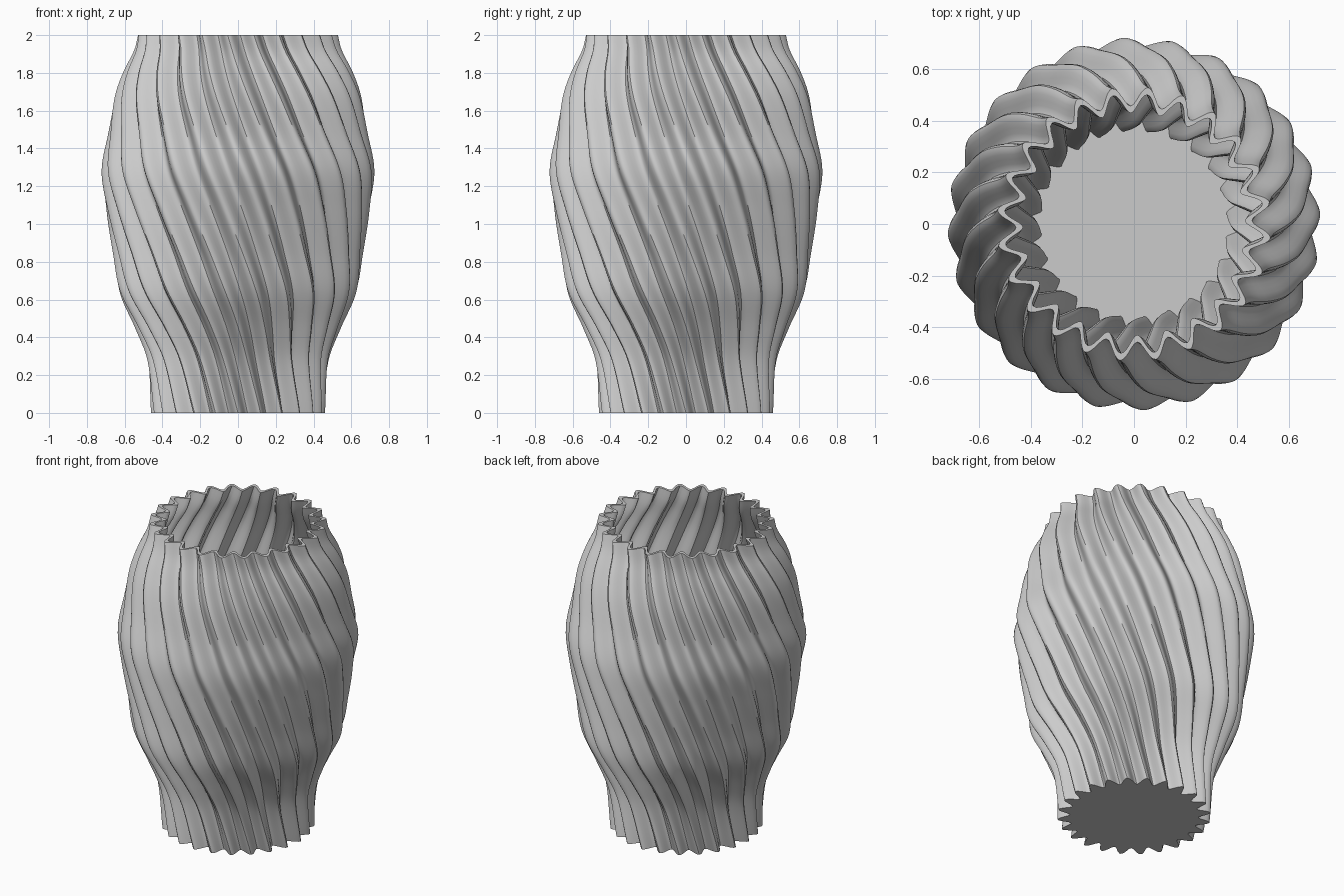
import bpy, bmesh, math

if "Cube" in bpy.data.objects:
    bpy.data.objects.remove(bpy.data.objects["Cube"])

FLUTES, SEGS, ROWS = 24, 288, 64
AMP, WALL, FLOOR, TWIST = 0.037, 0.028, 0.03, 0.575

# outer silhouette (z, radius at the flute crests)
PROFILE = [(0, .46), (.28, .482), (.45, .545), (.64, .63), (.85, .663), (1.08, .70),
           (1.28, .723), (1.48, .688), (1.68, .653), (1.81, .605), (1.92, .55), (2, .532)]


def crest_radius(z):
    """Smooth cubic interpolation through the profile."""
    n = len(PROFILE)
    i = 0
    while i < n - 2 and z > PROFILE[i + 1][0]:
        i += 1

    def slope(k):
        a, b = PROFILE[max(k - 1, 0)], PROFILE[min(k + 1, n - 1)]
        return (b[1] - a[1]) / (b[0] - a[0])
    (z0, r0), (z1, r1) = PROFILE[i], PROFILE[i + 1]
    h = z1 - z0
    t = (z - z0) / h
    return ((2*t**3 - 3*t**2 + 1) * r0 + (t**3 - 2*t**2 + t) * h * slope(i)
            + (3*t**2 - 2*t**3) * r1 + (t**3 - t**2) * h * slope(i + 1))


def ring(bm, z, inset):
    """One twisted, fluted ring of vertices."""
    base = crest_radius(z) - AMP - inset
    verts = []
    for k in range(SEGS):
        a = 2 * math.pi * k / SEGS
        r = base + AMP * math.cos(FLUTES * a)
        b = a - TWIST * z
        verts.append(bm.verts.new((r * math.cos(b), r * math.sin(b), z)))
    return verts


bm = bmesh.new()
# outer wall going up, inner wall going back down
rings = [ring(bm, 2 * i / ROWS, 0) for i in range(ROWS + 1)]
rings += [ring(bm, 2 - (2 - FLOOR) * i / ROWS, WALL) for i in range(ROWS + 1)]
for lo, hi in zip(rings, rings[1:]):
    for k in range(SEGS):
        j = (k + 1) % SEGS
        bm.faces.new((lo[k], lo[j], hi[j], hi[k]))

# underside and inner floor
for loop, z in ((rings[0], 0), (rings[-1], FLOOR)):
    c = bm.verts.new((0, 0, z))
    for k in range(SEGS):
        bm.faces.new((loop[k], loop[(k + 1) % SEGS], c))
bmesh.ops.recalc_face_normals(bm, faces=bm.faces)

mesh = bpy.data.meshes.new("fluted_vase")
bm.to_mesh(mesh)
bm.free()
vase = bpy.data.objects.new("fluted_vase", mesh)
bpy.context.collection.objects.link(vase)
bpy.context.view_layer.objects.active = vase
vase.select_set(True)
bpy.ops.object.shade_smooth_by_angle(angle=math.radians(40))
